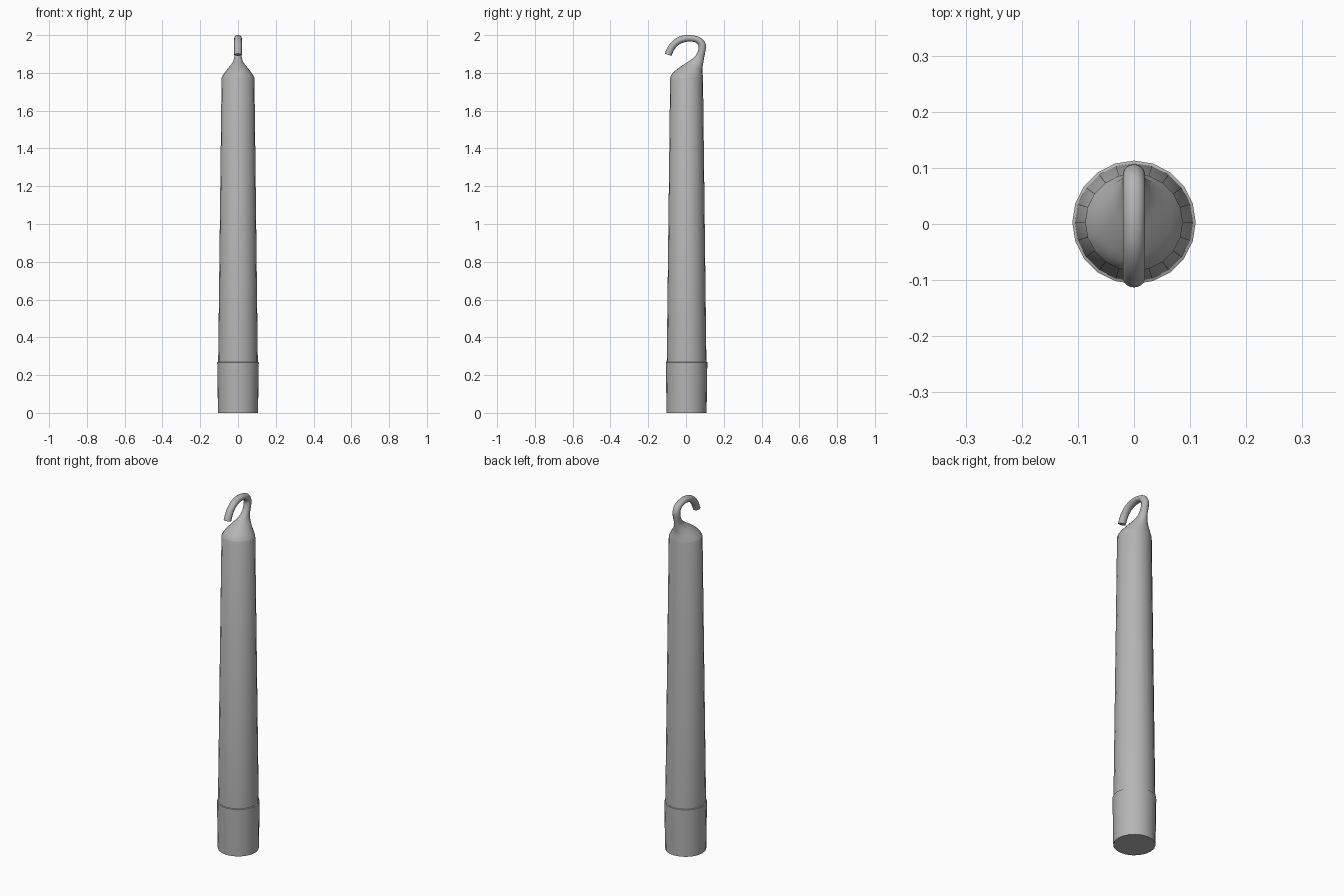
import bpy, bmesh, math
from mathutils import Vector

if "Cube" in bpy.data.objects:
    bpy.data.objects.remove(bpy.data.objects["Cube"])

SIDES = 20

grey = bpy.data.materials.new("dark_grey")
grey.diffuse_color = (0.46, 0.46, 0.46, 1)
grey.use_nodes = True
grey.node_tree.nodes["Principled BSDF"].inputs["Base Color"].default_value = grey.diffuse_color


def loft(name, rings):
    """Skin rings given as (yA, zA, yB, zB, half width in x)."""
    bm = bmesh.new()
    loops = []
    for ya, za, yb, zb, rx in rings:
        a, b = Vector((0, ya, za)), Vector((0, yb, zb))
        mid, half = (a + b) / 2, (b - a) / 2
        loops.append([bm.verts.new(mid + half * math.sin(t) + Vector((rx * math.cos(t), 0, 0)))
                      for t in (2 * math.pi * i / SIDES for i in range(SIDES))])
    for p, q in zip(loops, loops[1:]):
        for i in range(SIDES):
            j = (i + 1) % SIDES
            bm.faces.new((p[i], p[j], q[j], q[i]))
    bm.faces.new(loops[0][::-1])
    bm.faces.new(loops[-1])
    bmesh.ops.recalc_face_normals(bm, faces=bm.faces)
    me = bpy.data.meshes.new(name)
    bm.to_mesh(me)
    bm.free()
    me.materials.append(grey)
    ob = bpy.data.objects.new(name, me)
    bpy.context.collection.objects.link(ob)
    bpy.ops.object.select_all(action='DESELECT')
    bpy.context.view_layer.objects.active = ob
    ob.select_set(True)
    bpy.ops.object.shade_smooth_by_angle(angle=math.radians(35))
    return ob


def refine(rings, steps=3):
    """Catmull-Rom interpolation between rings."""
    pts = [rings[0]] + rings + [rings[-1]]
    out = []
    for p0, p1, p2, p3 in zip(pts, pts[1:], pts[2:], pts[3:]):
        for s in range(steps):
            t = s / steps
            out.append(tuple(
                0.5 * (2 * b + (c - a) * t + (2 * a - 5 * b + 4 * c - d) * t * t
                       + (3 * b - a - 3 * c + d) * t ** 3)
                for a, b, c, d in zip(p0, p1, p2, p3)))
    return out + [rings[-1]]


# straight tapered shaft with a thicker, sharply stepped foot collar: (radius, z)
shaft = [(0.106, 0), (0.110, 0.268), (0.105, 0.270), (0.087, 1.775)]
shaft = [(0.003 - r, z, 0.003 + r, z, r) for r, z in shaft]

# shoulder drawn into an off-centre neck, then curled over into a hook
hook = [
    (-0.084, 1.775, 0.090, 1.775, 0.087),
    (-0.070, 1.800, 0.088, 1.797, 0.073),
    (-0.030, 1.832, 0.087, 1.822, 0.051),
    (0.015, 1.861, 0.091, 1.850, 0.029),
    (0.046, 1.886, 0.096, 1.880, 0.020),
    (0.063, 1.915, 0.102, 1.910, 0.020),
    (0.066, 1.941, 0.106, 1.945, 0.020),
    (0.054, 1.959, 0.087, 1.980, 0.020),
    (0.030, 1.966, 0.046, 1.997, 0.020),
    (0.000, 1.964, -0.002, 2.000, 0.020),
    (-0.034, 1.952, -0.050, 1.985, 0.020),
    (-0.060, 1.926, -0.090, 1.948, 0.020),
    (-0.077, 1.890, -0.113, 1.902, 0.020),
]
loft("shaft_and_hook", shaft + refine(hook)[1:])
